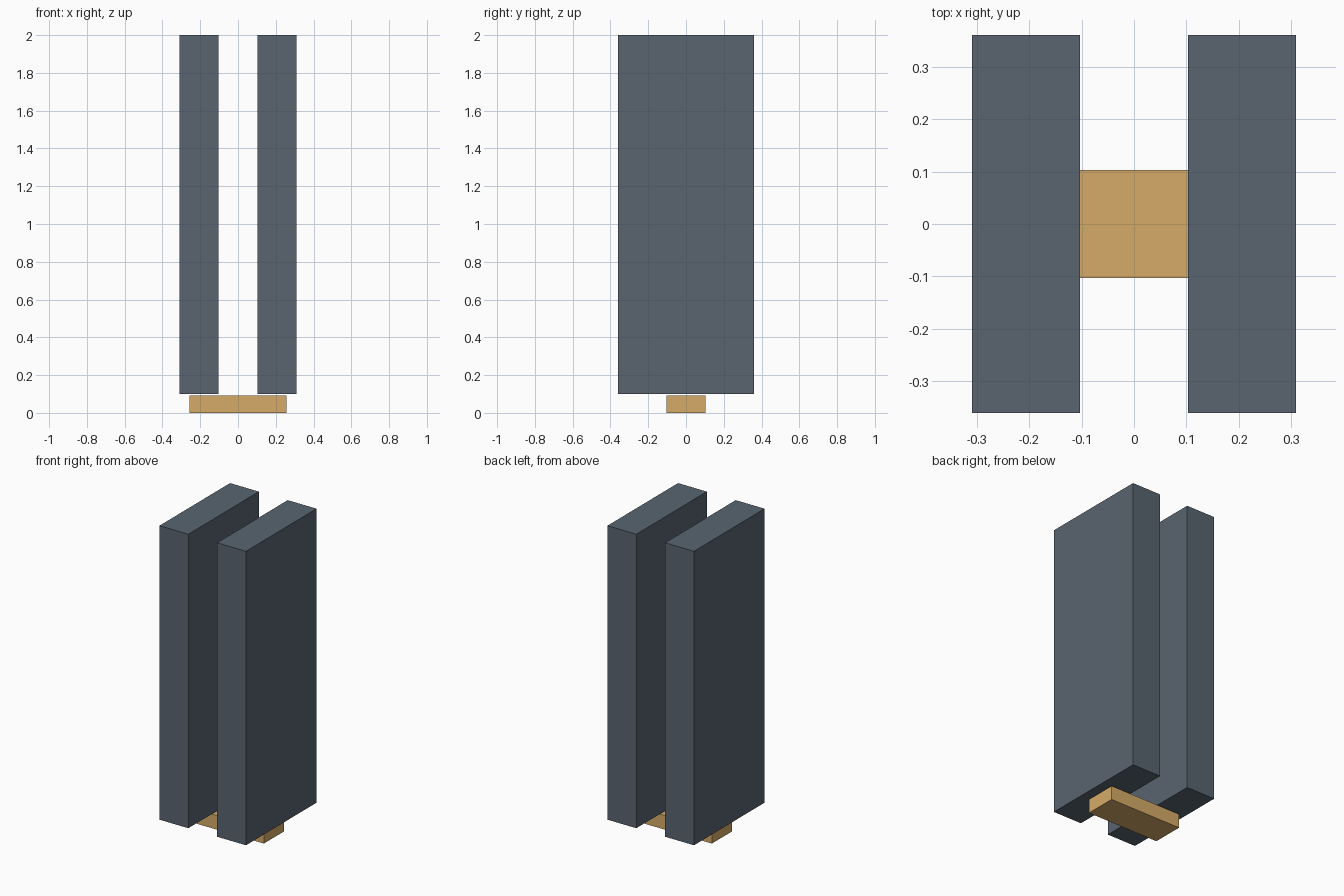
import bpy

if "Cube" in bpy.data.objects:
    bpy.data.objects.remove(bpy.data.objects["Cube"])


def material(name, color):
    mat = bpy.data.materials.new(name)
    mat.diffuse_color = color
    mat.use_nodes = True
    mat.node_tree.nodes["Principled BSDF"].inputs["Base Color"].default_value = mat.diffuse_color
    return mat


def box(name, low, high, mat):
    """Flat-sided box between two opposite corners."""
    center = [(a + b) / 2 for a, b in zip(low, high)]
    size = [b - a for a, b in zip(low, high)]
    bpy.ops.mesh.primitive_cube_add(size=1, location=center)
    obj = bpy.context.object
    obj.name = name
    obj.scale = size
    bpy.ops.object.transform_apply(location=False, rotation=False, scale=True)
    obj.data.materials.append(mat)
    return obj


slate = material("slate", (0.10, 0.13, 0.16, 1))
tan = material("tan", (0.67, 0.41, 0.14, 1))

# Two upright slabs, mirrored across x = 0
for name, x0, x1 in (("left_slab", -0.309, -0.103), ("right_slab", 0.103, 0.309)):
    box(name, (x0, -0.36, 0.101), (x1, 0.36, 2.0), slate)

# Short crosswise block beneath them, with a thin gap above
box("base_block", (-0.257, -0.103, 0.0), (0.257, 0.103, 0.091), tan)
